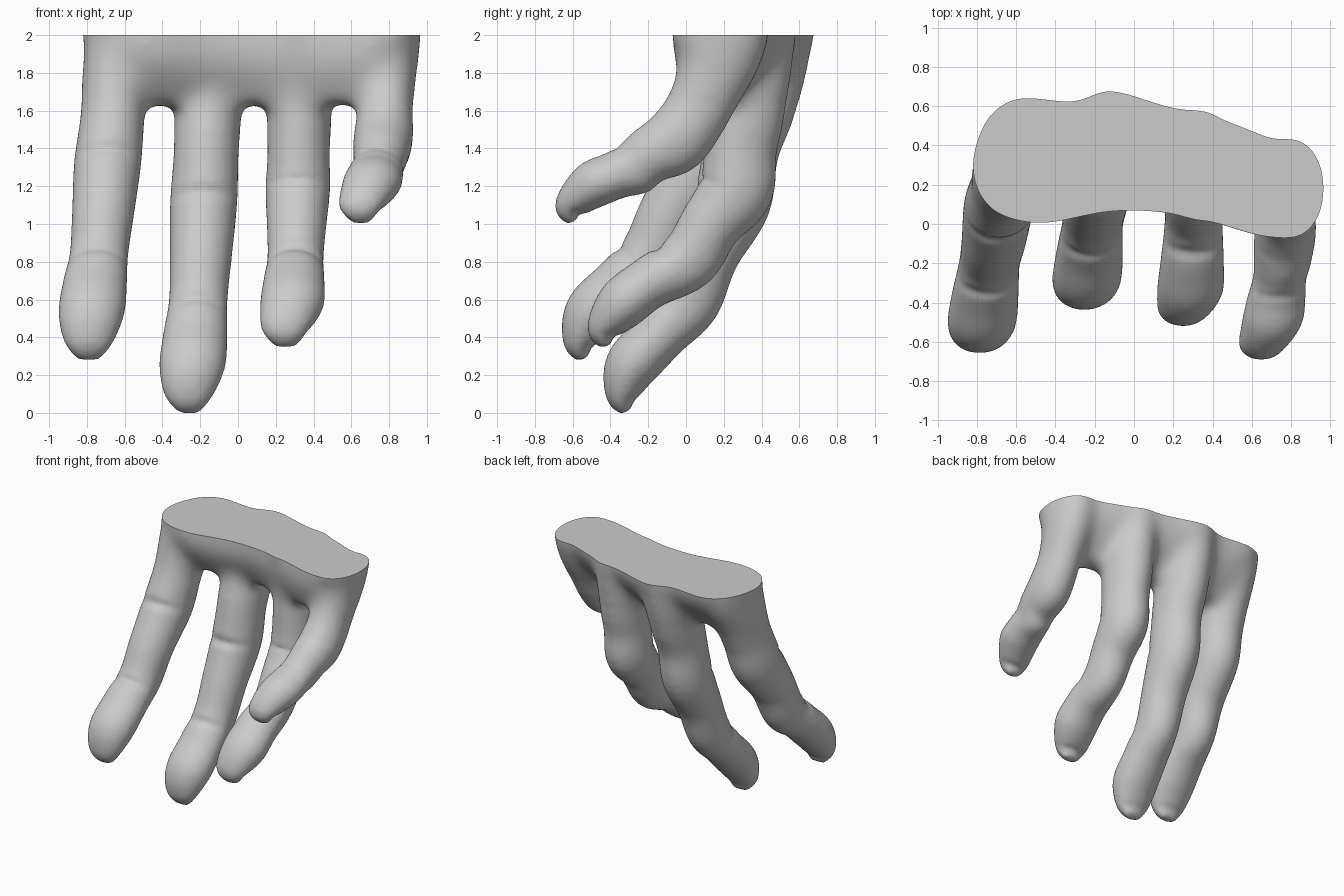
import bpy, bmesh, math
from mathutils import Vector

if "Cube" in bpy.data.objects:
    bpy.data.objects.remove(bpy.data.objects["Cube"])

SIDES = 28
STEPS = 5
TOP = 2.0
MARGIN = .3  # material left above the cut until it is trimmed

# Half width, palm-side depth and back depth shared by all fingers, from tip to knuckle
GIRTH = [(.13, .09, .09), (.175, .145, .14), (.17, .14, .15), (.155, .15, .185), (.165, .17, .172),
         (.178, .19, .22), (.172, .195, .21), (.187, .24, .25), (.195, .3, .3)]

# Each finger: tip x, base x, sideways bow, size, and its bend as (y, z) joints
FINGERS = [
    (-.79, -.615, 1.2, 1, [(-.565, .375), (-.5, .53), (-.35, .69), (-.2, .84), (-.08, 1.06),
                           (.08, 1.32), (.17, 1.55), (.26, 1.8), (.32, TOP)]),
    (-.26, -.14, .9, 1, [(-.34, .095), (-.285, .25), (-.14, .42), (0, .6), (.11, .84),
                         (.23, 1.12), (.285, 1.4), (.37, 1.72), (.38, TOP)]),
    (.25, .33, .4, .96, [(-.44, .44), (-.34, .57), (-.2, .69), (0, .82), (.13, 1),
                         (.25, 1.18), (.28, 1.4), (.31, 1.7), (.3, TOP)]),
    (.65, .8, .5, .88, [(-.62, 1.09), (-.5, 1.2), (-.38, 1.26), (-.28, 1.31), (-.2, 1.36),
                        (-.07, 1.45), (.06, 1.62), (.16, 1.84), (.18, TOP)]),
]

# Outline of the palm where it is cut off
PALM = [(-.83, .3), (-.75, .1), (-.5, 0), (-.1, .07), (.3, .04), (.7, -.07), (.87, 0), (.945, .18),
        (.88, .37), (.7, .44), (.5, .52), (.15, .61), (-.13, .69), (-.3, .625), (-.6, .65), (-.75, .53)]


def spline(points, steps, closed=False):
    """Smooth curve through points of any dimension."""
    n = len(points)
    out = []
    for i in range(n if closed else n - 1):
        ids = [i - 1, i, i + 1, i + 2]
        ids = [j % n if closed else min(max(j, 0), n - 1) for j in ids]
        a, b, c, d = (Vector(points[j]) for j in ids)
        for s in range(steps):
            t = s / steps
            out.append(b + (c - a) * (t / 2) + (2 * a - 5 * b + 4 * c - d) * (t * t / 2)
                       + (3 * b - a - 3 * c + d) * (t ** 3 / 2))
    if not closed:
        out.append(Vector(points[-1]))
    return out


def loft(bm, rings):
    """Closed skin over a stack of rings."""
    loops = [[bm.verts.new(p) for p in ring] for ring in rings]
    n = len(loops[0])
    faces = [bm.faces.new((lo[i], lo[(i + 1) % n], hi[(i + 1) % n], hi[i]))
             for lo, hi in zip(loops, loops[1:]) for i in range(n)]
    faces += [bm.faces.new(loops[0]), bm.faces.new(loops[-1])]
    bmesh.ops.recalc_face_normals(bm, faces=faces)


def add_finger(bm, tip_x, base_x, bow, size, joints):
    """Tube of oval rings, each square to the bend of the finger."""
    last = len(joints) - 1
    controls = []
    for i, ((y, z), girth) in enumerate(zip(joints, GIRTH)):
        x = tip_x + (base_x - tip_x) * (i / last) ** bow
        controls.append(Vector((x, y, z, *(g * size for g in girth))))
    # Rounded fingertip and a straight run past the cut
    y, z = joints[0]
    controls.insert(0, Vector((tip_x, y + .02, z - .09 * size, .06 * size, .03 * size, .03 * size)))
    controls.append(controls[-1] + Vector((0, 0, MARGIN, 0, 0, 0)))
    path = spline(controls, STEPS)
    # Skin folds on the palm side of both joints
    for fold in (3.6, 6):
        path[int(fold * STEPS)][4] -= .025 * size
    rings = []
    for i, p in enumerate(path):
        along = path[min(i + 1, len(path) - 1)] - path[max(i - 1, 0)]
        across = Vector((0, -along[2], along[1])).normalized()
        ring = []
        for k in range(SIDES):
            a = math.tau * k / SIDES
            depth = p[4] if math.sin(a) > 0 else p[5]
            ring.append(Vector(p[:3]) + Vector((math.cos(a) * p[3], 0, 0)) + across * math.sin(a) * depth)
        rings.append(ring)
    loft(bm, rings)


def add_palm(bm):
    """Slab that thins toward the webs between the fingers."""
    outline = spline(PALM, 4, closed=True)
    low = 1.63
    rings = []
    for step in range(7):
        t = step / 6
        wide, deep = .86 + .14 * t, .28 + .72 * math.sin(t * math.pi / 2)
        ring = []
        for x, y in outline:
            middle = .33 - .2 * max(x, 0)
            ring.append((.05 + (x - .05) * wide, middle + (y - middle) * deep - .06 * (1 - t),
                         low + (TOP - low) * t))
        rings.append(ring)
    rings.append([(x, y, TOP + MARGIN) for x, y in outline])
    loft(bm, rings)


# Fingers and palm as overlapping solids
bm = bmesh.new()
for finger in FINGERS:
    add_finger(bm, *finger)
add_palm(bm)
mesh = bpy.data.meshes.new("hand")
bm.to_mesh(mesh)
bm.free()
hand = bpy.data.objects.new("hand", mesh)
bpy.context.collection.objects.link(hand)

# Fuse into one skin
remesh = hand.modifiers.new("fuse", 'REMESH')
remesh.mode = 'VOXEL'
remesh.voxel_size = .018
soften = hand.modifiers.new("soften", 'SMOOTH')
soften.factor = .5
soften.iterations = 6
bpy.context.view_layer.update()
fused = bpy.data.meshes.new_from_object(hand.evaluated_get(bpy.context.evaluated_depsgraph_get()))
hand.modifiers.clear()
hand.data = fused

# Blend the webs into the palm, then cut it flat
bm = bmesh.new()
bm.from_mesh(fused)
for i in range(45):
    web = [v for v in bm.verts if v.co.z > 1.5 + .003 * i]
    bmesh.ops.smooth_vert(bm, verts=web, factor=.5, use_axis_x=True, use_axis_y=True, use_axis_z=True)
cut = bmesh.ops.bisect_plane(bm, geom=bm.verts[:] + bm.edges[:] + bm.faces[:],
                             plane_co=(0, 0, TOP), plane_no=(0, 0, 1), clear_outer=True)
rim = [e for e in cut["geom_cut"] if isinstance(e, bmesh.types.BMEdge)]
bmesh.ops.holes_fill(bm, edges=rim, sides=0)
bmesh.ops.recalc_face_normals(bm, faces=bm.faces)
bm.to_mesh(fused)
bm.free()

# Plain grey clay
clay = bpy.data.materials.new("grey clay")
clay.use_nodes = True
color = (.6, .6, .6, 1)
clay.diffuse_color = color
clay.node_tree.nodes["Principled BSDF"].inputs["Base Color"].default_value = color
fused.materials.clear()
fused.materials.append(clay)

bpy.ops.object.select_all(action='DESELECT')
hand.select_set(True)
bpy.context.view_layer.objects.active = hand
bpy.ops.object.shade_smooth_by_angle(angle=math.radians(45))
